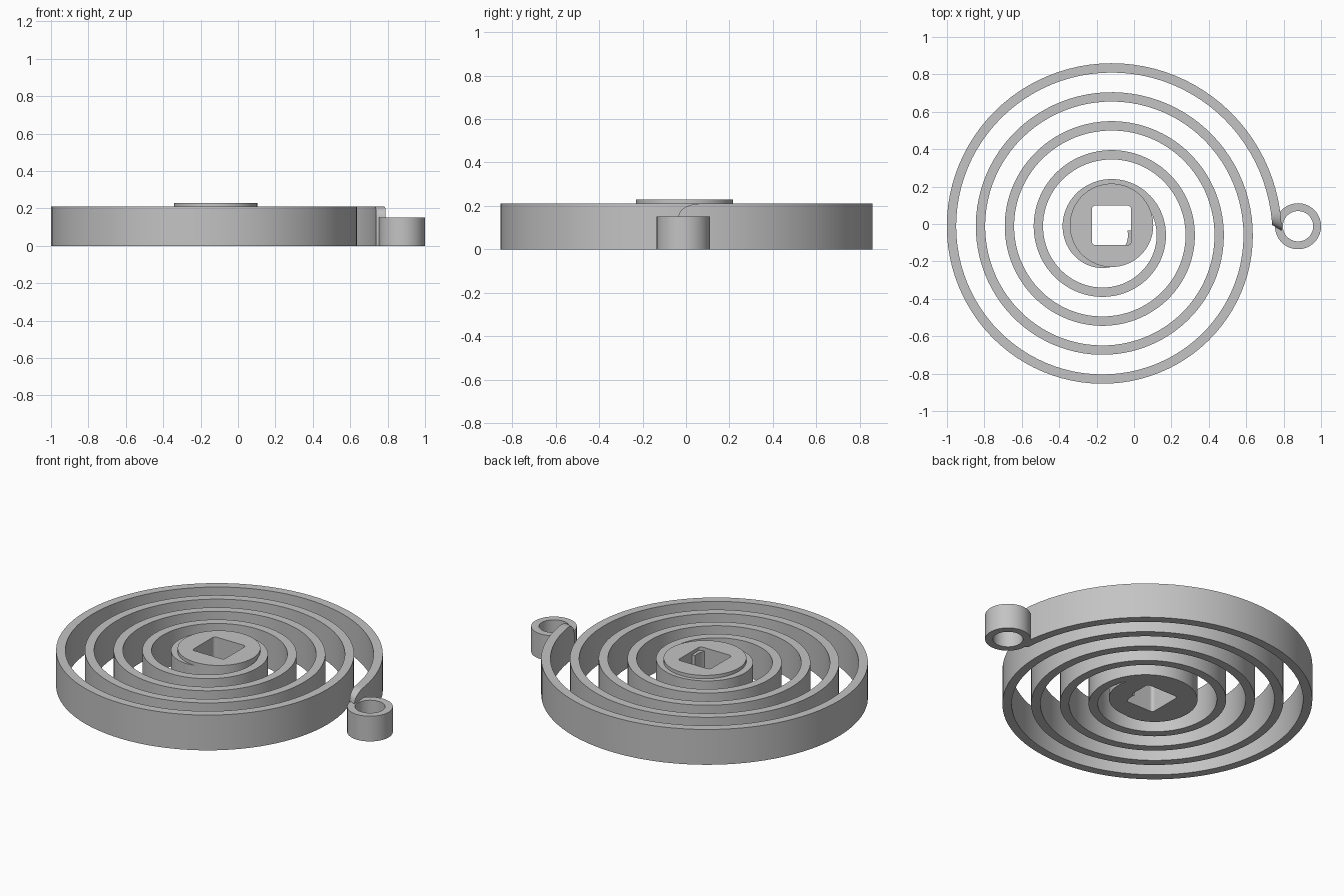
import bpy, bmesh
from math import sin, cos, pi, tau, sqrt, radians

cube = bpy.data.objects.get("Cube")
if cube:
    bpy.data.objects.remove(cube, do_unlink=True)

steel = bpy.data.materials.new("grey_steel")
steel.use_nodes = True
GREY = (0.55, 0.55, 0.55, 1)
steel.diffuse_color = GREY
steel.node_tree.nodes["Principled BSDF"].inputs["Base Color"].default_value = GREY


def finish(bm, name):
    bmesh.ops.recalc_face_normals(bm, faces=bm.faces[:])
    mesh = bpy.data.meshes.new(name)
    bm.to_mesh(mesh)
    bm.free()
    mesh.materials.append(steel)
    obj = bpy.data.objects.new(name, mesh)
    bpy.context.collection.objects.link(obj)
    bpy.ops.object.select_all(action='DESELECT')
    obj.select_set(True)
    bpy.context.view_layer.objects.active = obj
    bpy.ops.object.shade_smooth_by_angle(angle=radians(30))
    return obj


def loft(sections, name, closed):
    """Skin four-cornered sections into a solid, closed into a ring or capped."""
    bm = bmesh.new()
    rows = [[bm.verts.new(p) for p in s] for s in sections]
    pairs = list(zip(rows, rows[1:]))
    if closed:
        pairs.append((rows[-1], rows[0]))
    else:
        bm.faces.new(rows[0])
        bm.faces.new(rows[-1])
    for a, b in pairs:
        for i in range(4):
            j = (i + 1) % 4
            bm.faces.new((a[i], a[j], b[j], b[i]))
    return finish(bm, name)


def section(outer, inner, height):
    return [(*outer, 0), (*outer, height), (*inner, height), (*inner, 0)]


def circle(cx, cy, r, n):
    return [(cx + r * cos(tau * i / n), cy + r * sin(tau * i / n)) for i in range(n)]


def rounded_square(cx, cy, half, fillet, steps):
    points = []
    for corner in range(4):
        mid = pi / 4 + corner * pi / 2
        ox = cx + (half - fillet) * sqrt(2) * cos(mid)
        oy = cy + (half - fillet) * sqrt(2) * sin(mid)
        for k in range(steps):
            a = corner * pi / 2 + k / (steps - 1) * pi / 2
            points.append((ox + fillet * cos(a), oy + fillet * sin(a)))
    return points


def ring(outer, inner, height, name):
    return loft([section(o, i, height) for o, i in zip(outer, inner)], name, True)


# Central hub with a square drive hole
HUB = (-0.12, -0.007)
ring(circle(*HUB, 0.223, 96), rounded_square(*HUB, 0.105, 0.018, 24), 0.23, "hub")

# Eye at the outer end
EYE = (0.877, -0.012)
ring(circle(*EYE, 0.123, 72), circle(*EYE, 0.081, 72), 0.15, "end_eye")

# Coiled strip, from the outer tip inwards
CX, CY, R_TIP, PITCH, THICK = -0.144, -0.036, 0.934, 0.155, 0.05
TIP = 0.11


def on_coil(a, inset):
    r = R_TIP - PITCH * a / tau - inset
    return CX + r * cos(a), CY + r * sin(a)


angles = [TIP * i / 12 for i in range(12)]
angles += [TIP + (5 * tau - TIP) * i / 480 for i in range(481)]
strip = []
for a in angles:
    t = max(0, 1 - a / TIP)                      # 1 at the tip, 0 on the full strip
    height = 0.15 + 0.06 * sqrt(1 - t * t)       # rounded drop towards the eye
    strip.append(section(on_coil(a, 0), on_coil(a + 0.035 * t, THICK), height))
loft(strip, "spiral_strip", False)
